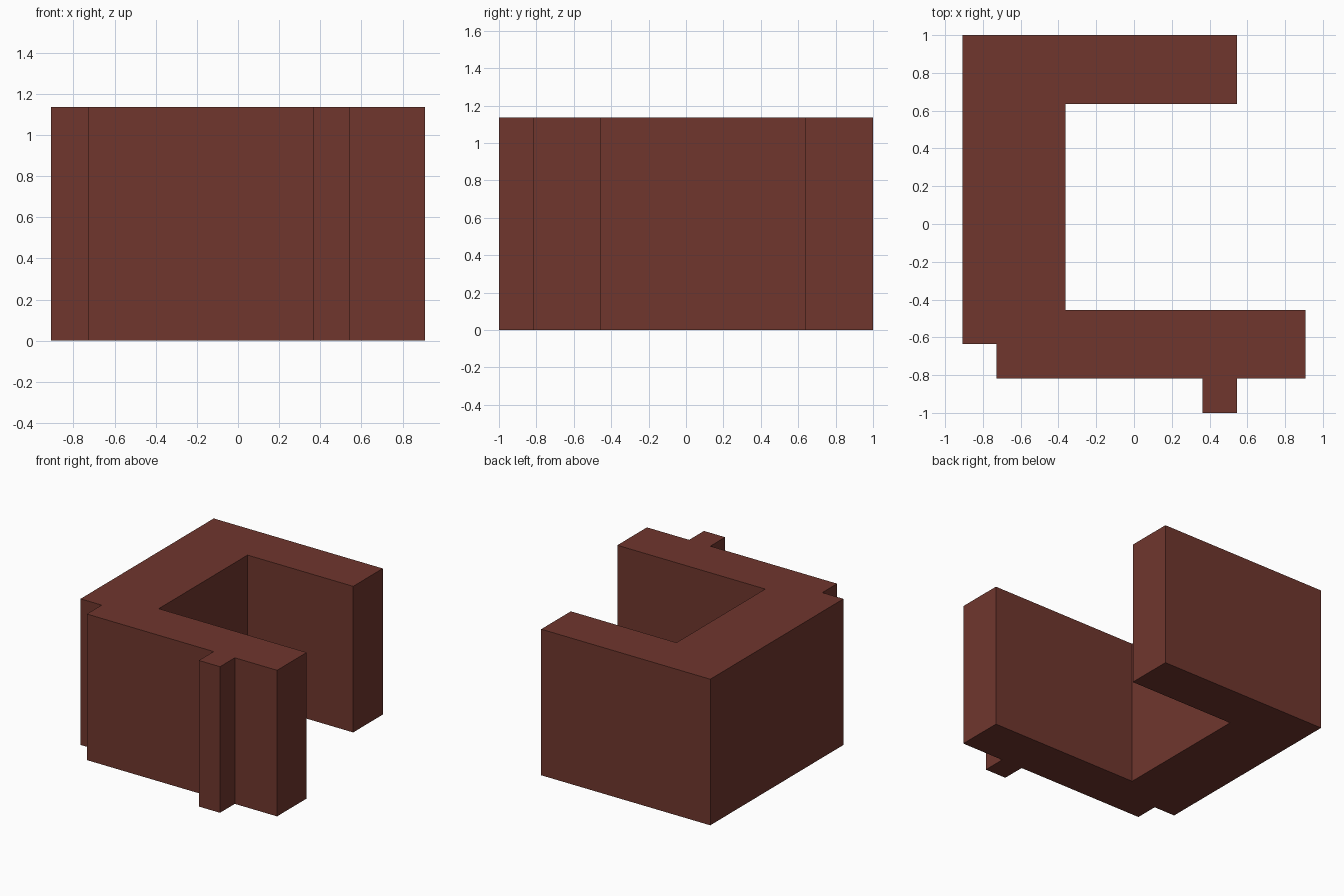
import bpy, bmesh

if "Cube" in bpy.data.objects:
    bpy.data.objects.remove(bpy.data.objects["Cube"])

U = 2 / 11          # plan module
HEIGHT = 1.136

mat = bpy.data.materials.new("dark red brown")
mat.diffuse_color = (0.16, 0.037, 0.027, 1)
mat.use_nodes = True
mat.node_tree.nodes["Principled BSDF"].inputs["Base Color"].default_value = mat.diffuse_color

# C-shaped floor plan, counter-clockwise, in modules
plan = [(-5, 5.5), (-5, -3.5), (-4, -3.5), (-4, -4.5), (2, -4.5), (2, -5.5),
        (3, -5.5), (3, -4.5), (5, -4.5), (5, -2.5), (-2, -2.5), (-2, 3.5),
        (3, 3.5), (3, 5.5)]

# Extrude the plan into a solid block
bm = bmesh.new()
base = bm.faces.new([bm.verts.new((x * U, y * U, 0)) for x, y in plan])
top = bmesh.ops.extrude_face_region(bm, geom=[base], use_keep_orig=True)["geom"]
bmesh.ops.translate(bm, vec=(0, 0, HEIGHT),
                    verts=[g for g in top if isinstance(g, bmesh.types.BMVert)])
bmesh.ops.recalc_face_normals(bm, faces=bm.faces)

mesh = bpy.data.meshes.new("building_block")
bm.to_mesh(mesh)
bm.free()
mesh.materials.append(mat)
block = bpy.data.objects.new("building_block", mesh)
bpy.context.collection.objects.link(block)
